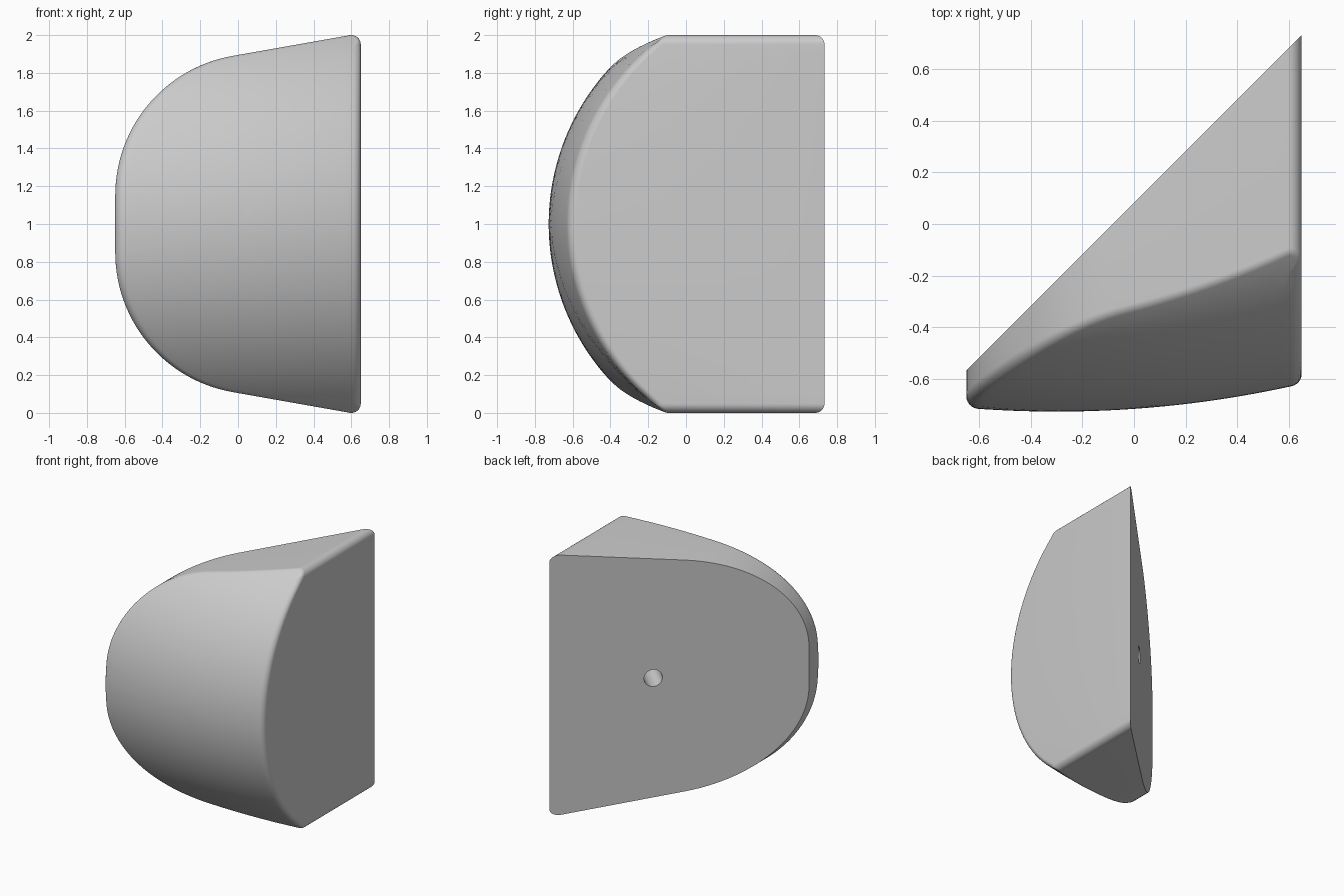
import bpy, bmesh
from math import sin, cos, tan, atan, radians, pi, sqrt
from mathutils import Vector

old = bpy.data.objects.get("Cube")
if old:
    bpy.data.objects.remove(old)

MID = 1.0              # height of the mirror plane
FILLET = 0.05
SIDE = 0.65


def back_y(x):
    return x + 0.083


def front_y(x, z):
    # front skin: tight arc in height, shallow arc in width
    rz, rx = 1.22, 4.26
    return -0.727 + rz - sqrt(rz**2 - (z - MID)**2) + rx - sqrt(rx**2 - (x + 0.3)**2)


def arc(cx, cz, r, a0, a1, n):
    pts = []
    for i in range(n + 1):
        a = radians(a0 + (a1 - a0) * i / n)
        pts.append((cx + r * cos(a), cz + r * sin(a), cos(a), sin(a)))
    return pts


def bridge(p, q, n):
    # evenly spaced inner points of a straight run
    return [tuple(p[k] + (q[k] - p[k]) * i / n for k in range(4)) for i in range(1, n)]


# Upper half of the outline: x, z and outward normal
corner = arc(SIDE - FILLET, 1.95, FILLET, 0, 100, 10)
nose = arc(0.1, 1.151, 0.75, 100, 180, 28)
upper = [(SIDE, MID, 1, 0)]
upper += bridge(upper[0], corner[0], 20) + corner
upper += bridge(corner[-1], nose[0], 12) + nose
upper += [(-SIDE, 1.07, -1, 0), (-SIDE, MID, -1, 0)]
lower = [(x, 2 * MID - z, nx, -nz) for x, z, nx, nz in upper[-2:0:-1]]
outline = upper + lower


def fillet_point(x, z, nx, nz, t):
    # rolling-ball rounding between the side wall and the sloping front
    e = 0.02
    slope = (front_y(x, z) - front_y(x - nx * e, z - nz * e)) / e
    phi = atan(slope)
    cy = front_y(x, z) - FILLET * tan(phi) + FILLET / cos(phi)
    a = t * (pi / 2 - phi)
    d = FILLET * (1 - cos(a))
    return Vector((x - nx * d, cy - FILLET * sin(a), z - nz * d))


# Rings from the back plane, round the fillet, to the front centre
bm = bmesh.new()
rings = [[bm.verts.new((x, back_y(x), z)) for x, z, _, _ in outline]]
STEPS = 6
for s in range(STEPS + 1):
    rings.append([bm.verts.new(fillet_point(*p, s / STEPS)) for p in outline])
rim = [v.co.copy() for v in rings[-1]]
for k in range(1, 16):
    f = 1 - k / 16
    ring = []
    for p in rim:
        x, z = p.x * f, MID + (p.z - MID) * f
        ring.append(bm.verts.new((x, front_y(x, z), z)))
    rings.append(ring)
n = len(outline)
for a, b in zip(rings, rings[1:]):
    for i in range(n):
        j = (i + 1) % n
        bm.faces.new((a[i], a[j], b[j], b[i]))
tip = bm.verts.new((0, front_y(0, MID), MID))
for i in range(n):
    bm.faces.new((rings[-1][i], rings[-1][(i + 1) % n], tip))
bm.faces.new(rings[0])
bmesh.ops.remove_doubles(bm, verts=bm.verts, dist=0.0002)
bmesh.ops.recalc_face_normals(bm, faces=bm.faces)
mesh = bpy.data.meshes.new("wedge_body")
bm.to_mesh(mesh)
bm.free()
body = bpy.data.objects.new("wedge_body", mesh)
bpy.context.collection.objects.link(body)

# Plain grey
grey = bpy.data.materials.new("light_grey")
grey.use_nodes = True
color = (0.6, 0.6, 0.6, 1)
grey.diffuse_color = color
grey.node_tree.nodes["Principled BSDF"].inputs["Base Color"].default_value = color
mesh.materials.append(grey)

# Blind hole square to the slanted back
bpy.ops.mesh.primitive_cylinder_add(vertices=32, radius=0.065, depth=0.8,
                                    location=(0.13, back_y(0.13), MID))
cutter = bpy.context.object
cutter.name = "hole_cutter"
cutter.rotation_euler = Vector((-1, 1, 0)).to_track_quat('Z', 'Y').to_euler()
cutter.hide_render = True
cutter.data.materials.append(grey)
cut = body.modifiers.new("hole", 'BOOLEAN')
cut.operation = 'DIFFERENCE'
cut.solver = 'EXACT'
cut.object = cutter
bpy.ops.object.select_all(action='DESELECT')
body.select_set(True)
bpy.context.view_layer.objects.active = body
bpy.ops.object.modifier_apply(modifier=cut.name)
bpy.data.objects.remove(cutter)
bpy.ops.object.shade_smooth_by_angle(angle=radians(30))
